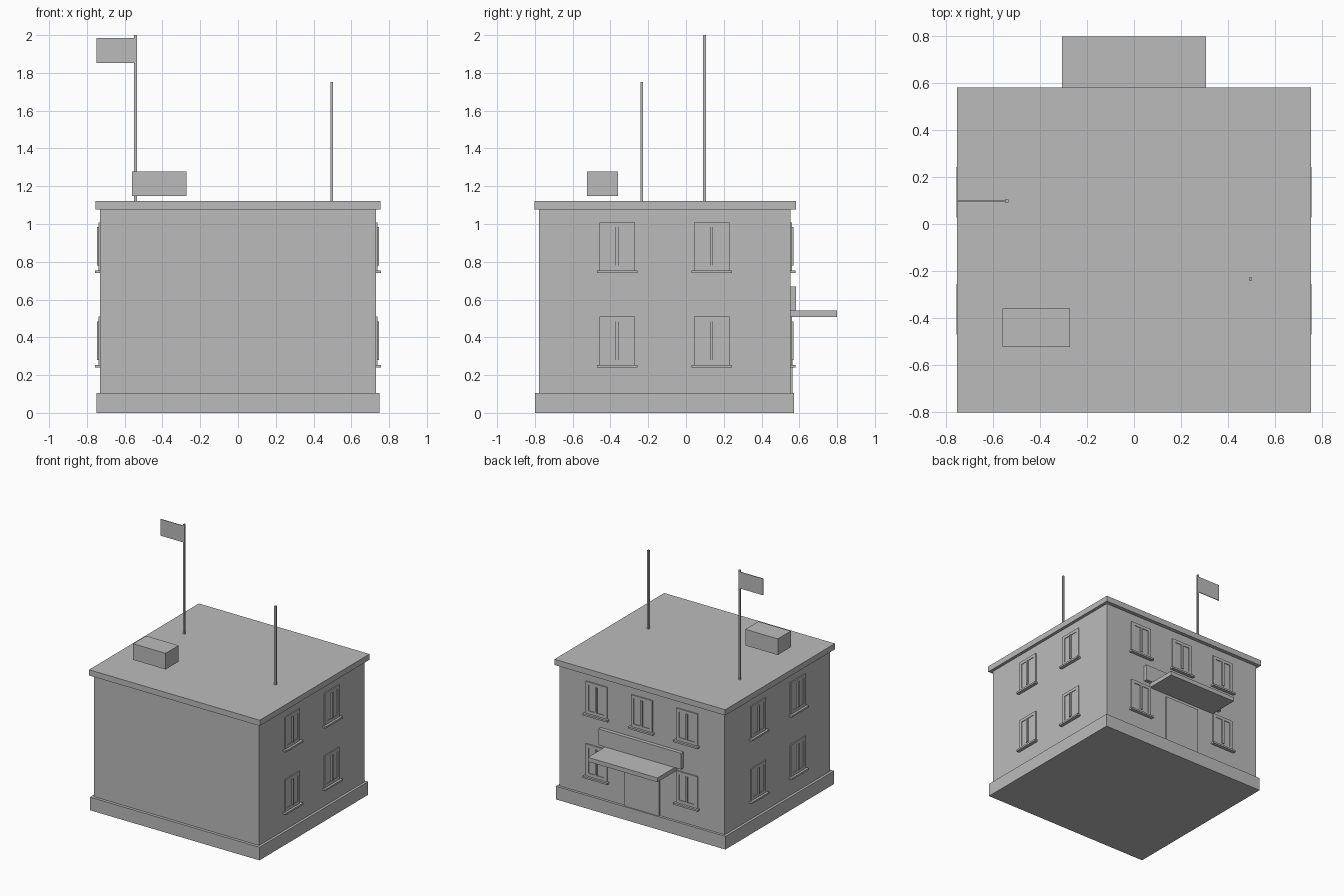
import bpy
import bmesh

cube = bpy.data.objects.get("Cube")
if cube:
    bpy.data.objects.remove(cube, do_unlink=True)

grey = bpy.data.materials.new("plain_grey")
grey.use_nodes = True
colour = (0.5, 0.5, 0.5, 1)
grey.diffuse_color = colour
grey.node_tree.nodes["Principled BSDF"].inputs["Base Color"].default_value = colour

# Main wall planes
SIDE, FRONT, BACK = 0.73, -0.777, 0.553


def add_box(bm, x, y, z):
    """Add a box from (low, high) ranges."""
    verts = bmesh.ops.create_cube(bm, size=1)["verts"]
    for v in verts:
        for i, (low, high) in enumerate((x, y, z)):
            v.co[i] = high if v.co[i] > 0 else low


def make_object(name, boxes):
    bm = bmesh.new()
    for b in boxes:
        add_box(bm, *b)
    mesh = bpy.data.meshes.new(name)
    bm.to_mesh(mesh)
    bm.free()
    mesh.materials.append(grey)
    obj = bpy.data.objects.new(name, mesh)
    bpy.context.collection.objects.link(obj)
    return obj


def on_wall(wall, u, out, z):
    """Turn ranges along and out from a wall into world ranges."""
    if wall == "back":
        return u, (BACK + out[0], BACK + out[1]), z
    if wall == "left":
        return (SIDE + out[0], SIDE + out[1]), u, z
    return (-SIDE - out[1], -SIDE - out[0]), u, z


def make_window(wall, u, z):
    """Frame, sunk glass, central bar and sill; z is the sill top."""
    w, h, rim, sunk = 0.094, 0.255, 0.025, -0.01
    top = z + h
    proud = (sunk, 0.009)
    name = wall + "_window"
    frame = [
        ((u - w, u - w + rim), proud, (z, top)),
        ((u + w - rim, u + w), proud, (z, top)),
        ((u - w + rim, u + w - rim), proud, (z, z + rim)),
        ((u - w + rim, u + w - rim), proud, (top - rim, top)),
    ]
    glass = [((u - w + rim, u + w - rim), (sunk, 0.004), (z + rim, top - rim))]
    bar = [((u - 0.008, u + 0.008), (sunk, 0.016), (z + rim, top - rim))]
    sill = [((u - 0.108, u + 0.108), (sunk, 0.027), (z - 0.014, z))]
    for part, boxes in (("frame", frame), ("glass", glass), ("bar", bar), ("sill", sill)):
        make_object(name + "_" + part, [on_wall(wall, *b) for b in boxes])


# Building shell
make_object("plinth", [((-0.75, 0.75), (-0.8, 0.573), (0, 0.105))])
make_object("walls", [((-SIDE, SIDE), (FRONT, BACK), (0.1, 1.08))])
make_object("roof_slab", [((-0.755, 0.755), (-0.803, 0.583), (1.077, 1.123))])

# Windows on three walls
for sill_height in (0.254, 0.754):
    for wall in ("left", "right"):
        for u in (-0.364, 0.136):
            make_window(wall, u, sill_height)
    for u in (-0.4, 0.4):
        make_window("back", u, sill_height)
make_window("back", 0, 0.754)

# Entrance
make_object("door", [on_wall("back", (-0.155, 0.155), (-0.01, 0.012), (0.1, 0.48))])
make_object("canopy", [on_wall("back", (-0.308, 0.308), (-0.01, 0.247), (0.507, 0.541))])
make_object("sign_board", [on_wall("back", (-0.365, 0.365), (-0.01, 0.03), (0.541, 0.67))])

# Rooftop equipment
make_object("roof_unit", [((-0.56, -0.273), (-0.525, -0.36), (1.148, 1.277))])


def make_pole(name, x, y, top):
    r = 0.007
    make_object(name, [((x - r, x + r), (y - r, y + r), (1.12, top))])


make_pole("antenna", 0.497, -0.235, 1.752)
make_pole("flagpole", -0.543, 0.098, 2.0)
make_object("flag", [((-0.75, -0.537), (0.095, 0.101), (1.853, 1.985))])
